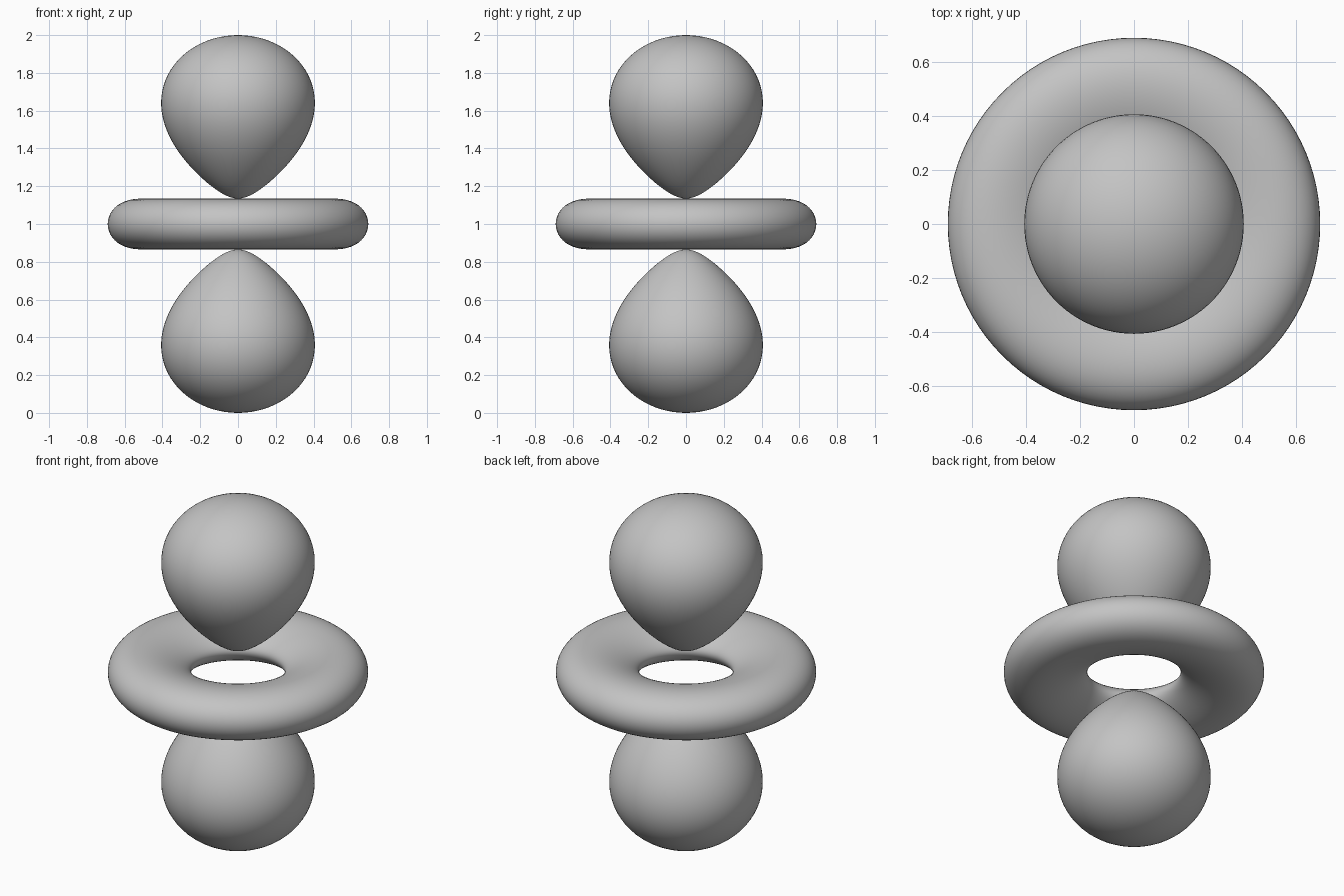
import bpy
import bmesh
from math import sin, cos, pi, exp, sqrt, acos, asin

cube = bpy.data.objects.get("Cube")
if cube:
    bpy.data.objects.remove(cube, do_unlink=True)

# Surface where r^2 * exp(-DECAY * r) * |3 cos^2 - 1| equals LEVEL
DECAY = 4.63
LEVEL = 2 * exp(-DECAY)
PEAK_R = 2 / DECAY
RATIO = LEVEL / (PEAK_R ** 2 * exp(-2))
LOBE_LIMIT = acos(sqrt((1 + RATIO) / 3))
RING_LIMIT = asin(sqrt((1 - RATIO) / 3))
SEGMENTS = 96

grey = bpy.data.materials.new("neutral grey")
grey.use_nodes = True
colour = (0.55, 0.55, 0.55, 1)
grey.diffuse_color = colour
grey.node_tree.nodes["Principled BSDF"].inputs["Base Color"].default_value = colour


def radius(angle, outer):
    """Radius on the surface at an angle from the z axis, by bisection."""
    strength = abs(3 * cos(angle) ** 2 - 1)
    inside, outside = PEAK_R, (1.2 if outer else 0)
    for _ in range(40):
        mid = (inside + outside) / 2
        if mid * mid * exp(-DECAY * mid) * strength >= LEVEL:
            inside = mid
        else:
            outside = mid
    return (inside + outside) / 2


def point(angle, outer, flip=1):
    r = radius(angle, outer)
    return r * sin(angle), 0, 1 + flip * r * cos(angle)


def lathe(name, profile, closed):
    """Turn a profile around the z axis into a smooth solid."""
    bm = bmesh.new()
    verts = [bm.verts.new(p) for p in profile]
    edges = [bm.edges.new(pair) for pair in zip(verts, verts[1:])]
    if closed:
        edges.append(bm.edges.new((verts[-1], verts[0])))
    bmesh.ops.spin(bm, geom=verts + edges, cent=(0, 0, 1), axis=(0, 0, 1),
                   angle=2 * pi, steps=SEGMENTS)
    bmesh.ops.remove_doubles(bm, verts=bm.verts, dist=0.0001)
    bmesh.ops.recalc_face_normals(bm, faces=bm.faces)
    for face in bm.faces:
        face.smooth = True
    mesh = bpy.data.meshes.new(name)
    bm.to_mesh(mesh)
    bm.free()
    mesh.materials.append(grey)
    bpy.context.collection.objects.link(bpy.data.objects.new(name, mesh))


# Teardrop lobes above and below the ring
STEPS = 64
for name, flip in (("upper_lobe", 1), ("lower_lobe", -1)):
    lathe(name, [point(LOBE_LIMIT * sin(pi * i / STEPS), i > STEPS / 2, flip)
                 for i in range(STEPS + 1)], False)

# Ring around the middle
lathe("middle_ring", [point(pi / 2 - RING_LIMIT * cos(2 * pi * i / STEPS), i < STEPS / 2)
                      for i in range(STEPS)], True)
